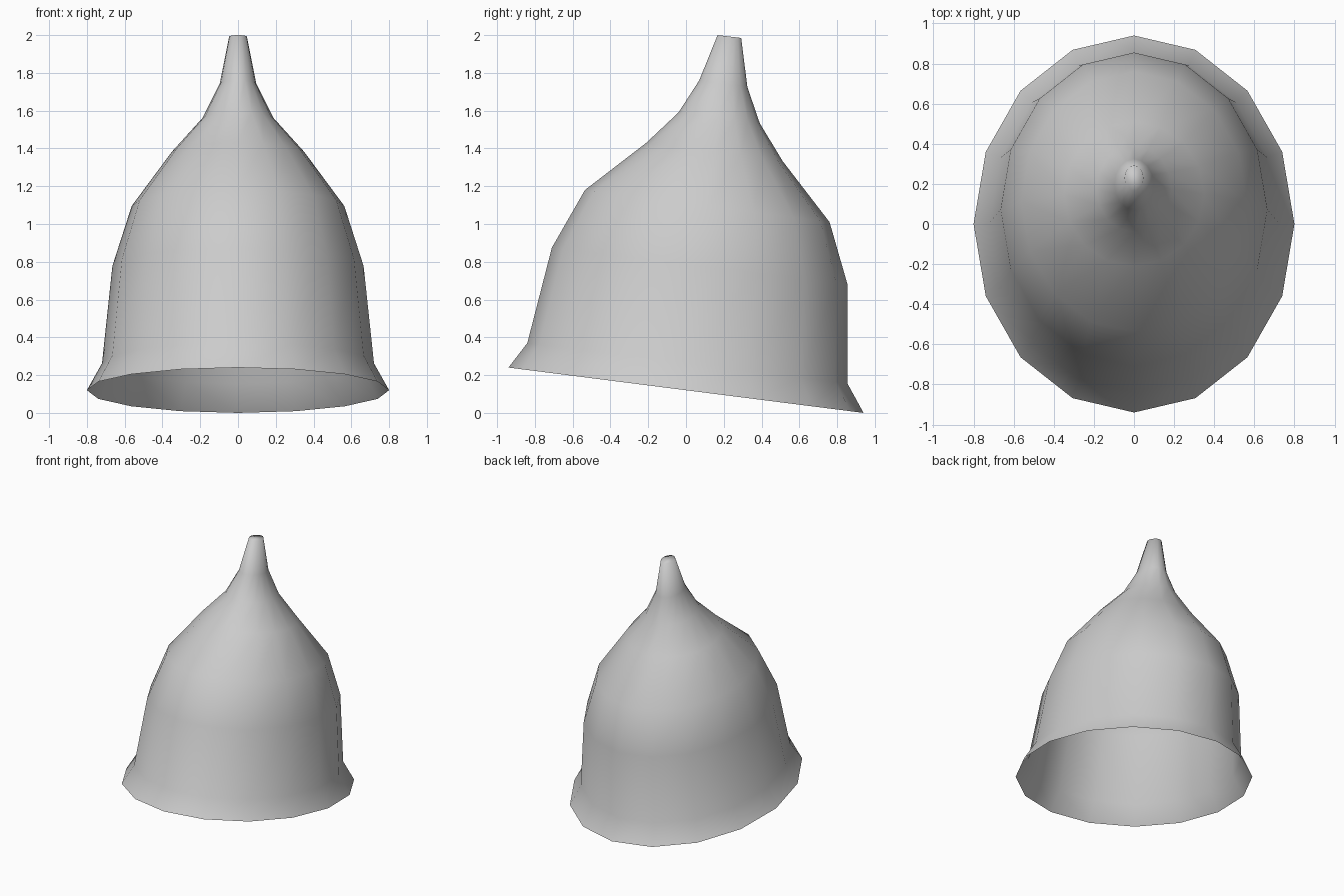
import bpy
import bmesh
from math import cos, sin, tau

cube = bpy.data.objects.get("Cube")
if cube:
    bpy.data.objects.remove(cube, do_unlink=True)

SIDES = 16

# Tilted oval sections, rim to tip: half width, front (y, z), back (y, z)
SECTIONS = [
    (0.80, (-0.94, 0.24), (0.94, 0.0)),
    (0.72, (-0.84, 0.37), (0.855, 0.155)),
    (0.665, (-0.71, 0.875), (0.855, 0.68)),
    (0.563, (-0.535, 1.18), (0.76, 1.01)),
    (0.35, (-0.21, 1.43), (0.51, 1.335)),
    (0.187, (-0.04, 1.59), (0.39, 1.535)),
    (0.097, (0.07, 1.76), (0.325, 1.725)),
    (0.047, (0.167, 2.0), (0.292, 1.985)),
]


def make_material(name, color):
    mat = bpy.data.materials.new(name)
    mat.use_nodes = True
    mat.diffuse_color = color
    mat.node_tree.nodes["Principled BSDF"].inputs["Base Color"].default_value = color
    return mat


def add_ring(bm, half_width, front, back):
    ring = []
    for i in range(SIDES):
        a = tau * i / SIDES
        t = (1 + sin(a)) / 2
        y = front[0] + (back[0] - front[0]) * t
        z = front[1] + (back[1] - front[1]) * t
        ring.append(bm.verts.new((half_width * cos(a), y, z)))
    return ring


# Thin flared shell, open at the rim and closed at the tip
bm = bmesh.new()
rings = [add_ring(bm, *section) for section in SECTIONS]
for low, high in zip(rings, rings[1:]):
    for i in range(SIDES):
        j = (i + 1) % SIDES
        bm.faces.new((low[i], low[j], high[j], high[i]))
bm.faces.new(rings[-1])
for face in bm.faces:
    face.smooth = True

mesh = bpy.data.meshes.new("hood_shell")
bm.to_mesh(mesh)
bm.free()
mesh.materials.append(make_material("light grey", (0.6, 0.6, 0.6, 1)))
hood = bpy.data.objects.new("hood_shell", mesh)
bpy.context.collection.objects.link(hood)
